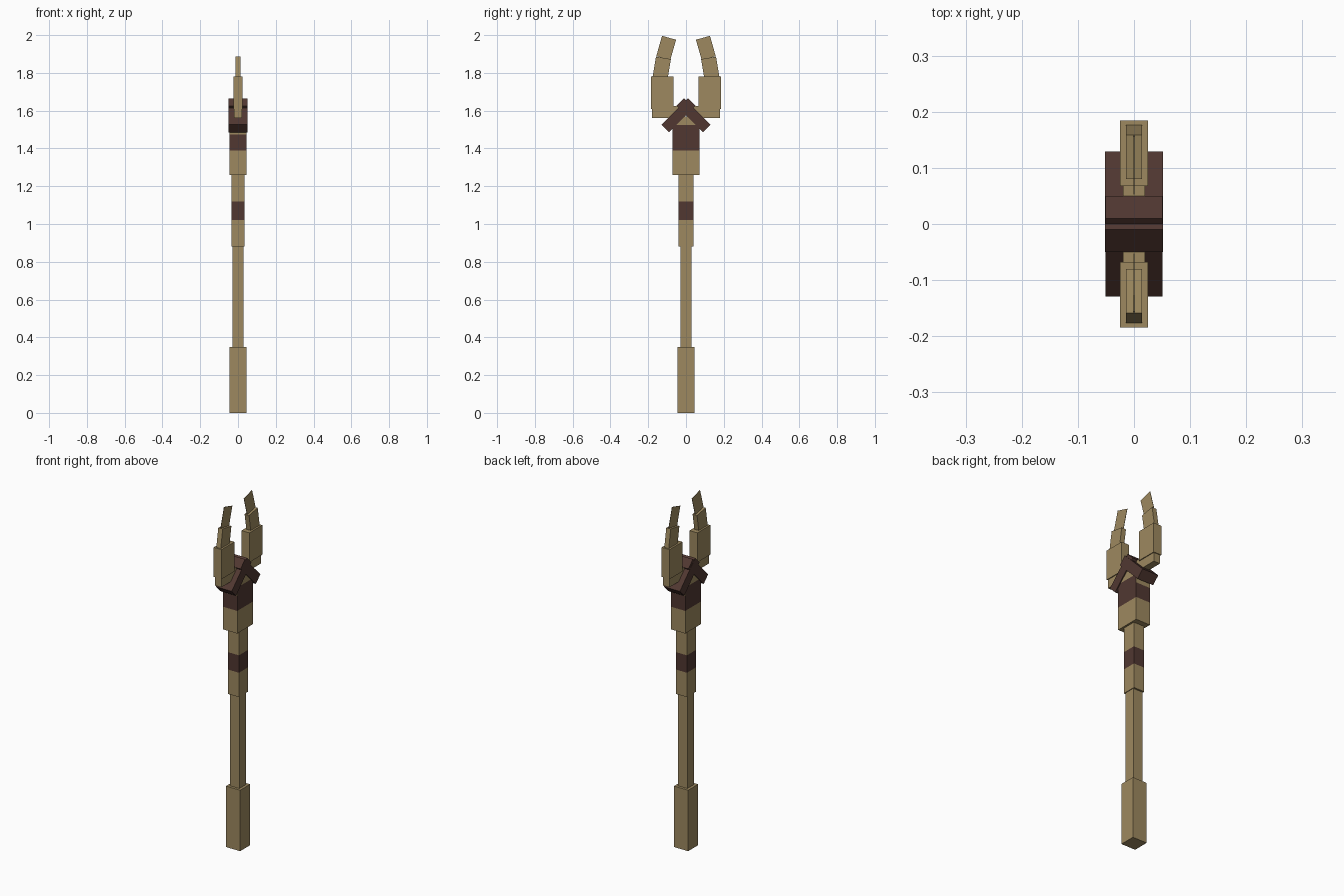
import bpy
import bmesh
import math
from mathutils import Matrix, Vector

old = bpy.data.objects.get("Cube")
if old:
    bpy.data.objects.remove(old, do_unlink=True)


def material(name, color):
    mat = bpy.data.materials.new(name)
    mat.use_nodes = True
    mat.diffuse_color = color
    mat.node_tree.nodes["Principled BSDF"].inputs["Base Color"].default_value = color
    return mat


TAN = material("tan wood", (0.34, 0.25, 0.115, 1))
BROWN = material("dark brown wrap", (0.082, 0.039, 0.031, 1))


def box(name, center, size, tilt=0, mats=(TAN,), cuts=(), rule=None):
    """Box turned about x; cut at heights, then coloured by a rule on its faces."""
    bm = bmesh.new()
    matrix = (Matrix.Translation(center)
              @ Matrix.Rotation(math.radians(tilt), 4, 'X')
              @ Matrix.Diagonal((*size, 1)))
    bmesh.ops.create_cube(bm, size=1, matrix=matrix)
    for z in cuts:
        bmesh.ops.bisect_plane(bm, geom=bm.verts[:] + bm.edges[:] + bm.faces[:],
                               plane_co=(0, 0, z), plane_no=(0, 0, 1))
    bm.normal_update()
    if rule:
        for face in bm.faces:
            face.material_index = int(rule(face.calc_center_median(), face.normal))
    mesh = bpy.data.meshes.new(name)
    bm.to_mesh(mesh)
    bm.free()
    for mat in mats:
        mesh.materials.append(mat)
    obj = bpy.data.objects.new(name, mesh)
    bpy.context.collection.objects.link(obj)
    return obj


def stacked(name, bottom, top, width, depth, **options):
    return box(name, Vector((0, 0, (bottom + top) / 2)),
               (width, depth, top - bottom), **options)


# Handle
stacked("pommel", 0, 0.35, 0.09, 0.09)
stacked("shaft", 0.35, 0.88, 0.06, 0.06)
stacked("upper_grip", 0.88, 1.26, 0.068, 0.08, mats=(TAN, BROWN),
        cuts=(1.02, 1.12), rule=lambda c, n: 1.02 < c.z < 1.12)


# Head block: the wrap reaches higher on the wide sides than on front and back
def head_wrap(c, n):
    limit = 1.524 if abs(n.x) > 0.5 else 1.475
    return abs(n.z) < 0.5 and 1.39 < c.z < limit


stacked("head_block", 1.26, 1.57, 0.09, 0.142, mats=(TAN, BROWN),
        cuts=(1.39, 1.475, 1.524), rule=head_wrap)

# Crossed wrap beams and forked prongs, front and back
for side, label in ((1, "back"), (-1, "front")):
    def part(name, y, z, size, tilt=0, **options):
        box(label + "_" + name, (0, side * y, z), size, side * tilt, **options)

    part("cross_beam", 0.0395, 1.5755, (0.102 + 0.001 * side, 0.197, 0.057), -45,
         mats=(BROWN,))
    part("prong_arm", 0.1, 1.592, (0.04, 0.16, 0.064))
    part("prong_base", 0.126, 1.695, (0.05, 0.117, 0.17))
    part("prong_middle", 0.129, 1.822, (0.028, 0.08, 0.116), 9.5)
    part("prong_tip", 0.105, 1.932, (0.002, 0.077, 0.112), 15.8)
